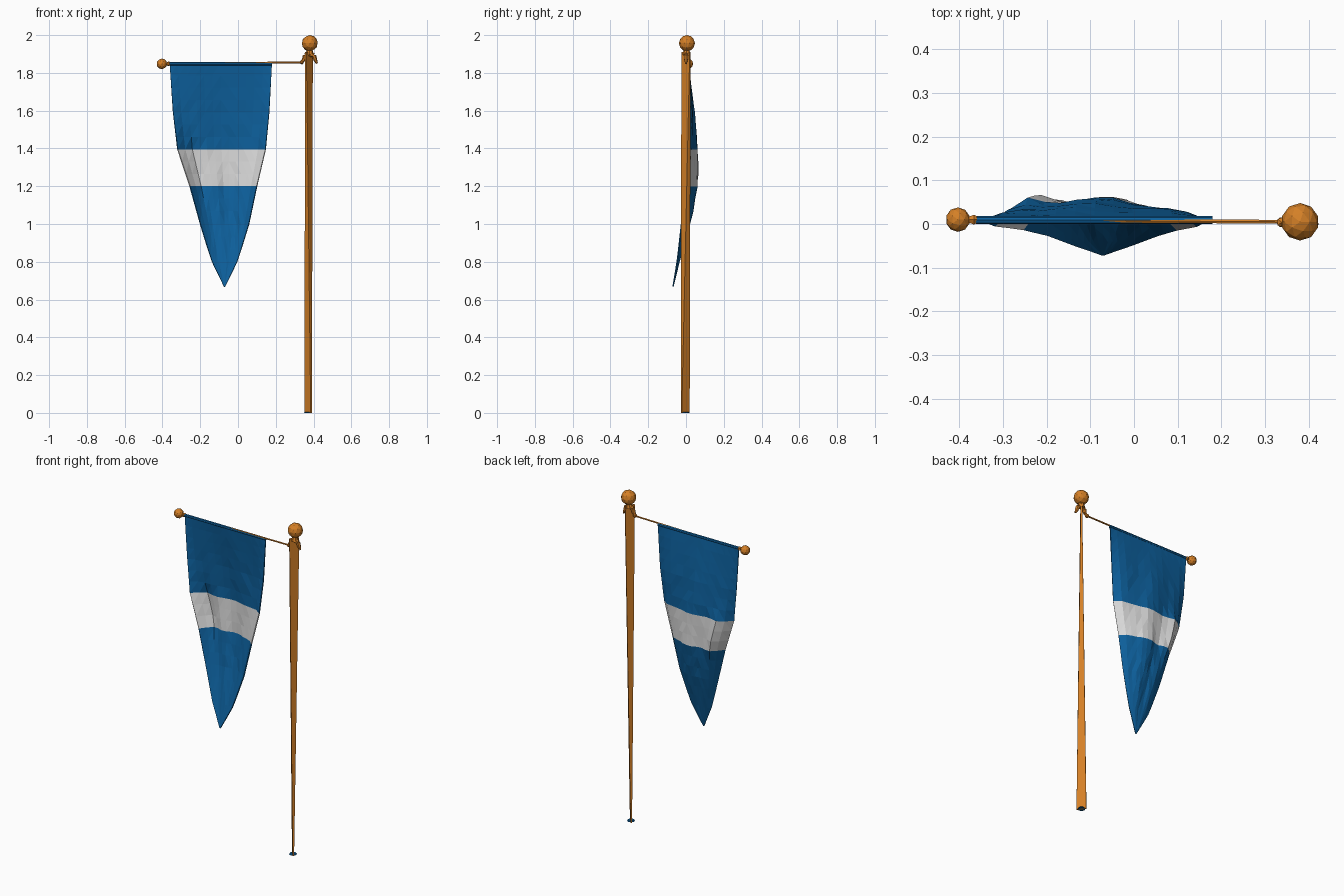
import bpy, bmesh, math, random
from mathutils import Vector, Matrix

if "Cube" in bpy.data.objects:
    bpy.data.objects.remove(bpy.data.objects["Cube"])

random.seed(4)


def material(name, rgb):
    m = bpy.data.materials.new(name)
    m.diffuse_color = (*rgb, 1)
    m.use_nodes = True
    m.node_tree.nodes["Principled BSDF"].inputs["Base Color"].default_value = m.diffuse_color
    return m


WOOD = material("orange wood", (0.66, 0.215, 0.02))
BLUE = material("flag blue", (0.004, 0.115, 0.33))
WHITE = material("stripe white", (0.70, 0.70, 0.70))


def finish(name, bm, *mats):
    bmesh.ops.recalc_face_normals(bm, faces=bm.faces)
    me = bpy.data.meshes.new(name)
    bm.to_mesh(me)
    bm.free()
    for m in mats:
        me.materials.append(m)
    ob = bpy.data.objects.new(name, me)
    bpy.context.collection.objects.link(ob)
    return ob


def ball(name, pos, r, sub=2):
    bm = bmesh.new()
    bmesh.ops.create_icosphere(bm, subdivisions=sub, radius=r, matrix=Matrix.Translation(pos))
    return finish(name, bm, WOOD)


def rod(name, points, radii, sides=6):
    """Faceted rod through points, one cone per span."""
    bm = bmesh.new()
    for i in range(len(points) - 1):
        a, b = Vector(points[i]), Vector(points[i + 1])
        d = b - a
        mat = Matrix.Translation((a + b) / 2) @ d.to_track_quat('Z', 'Y').to_matrix().to_4x4()
        bmesh.ops.create_cone(bm, cap_ends=True, segments=sides, radius1=radii[i],
                              radius2=radii[i + 1], depth=d.length, matrix=mat)
    return finish(name, bm, WOOD)


def lerp(keys, z):
    """Interpolate (z, value) keys sorted from high to low."""
    for (z0, v0), (z1, v1) in zip(keys, keys[1:]):
        if z >= z1:
            return v0 + (v1 - v0) * (z0 - z) / (z0 - z1)
    return keys[-1][1]


# pole: a wedge whose wide direction turns a quarter from foot to top
def wedge_ring(bm, cx, cy, hx, hy, z, thin=0.004):
    n = Vector((-hy, hx, 0)).normalized() * thin
    c, h = Vector((cx, cy, z)), Vector((hx, hy, 0))
    return [bm.verts.new(p) for p in (c - h - n, c + h - n, c + h + n, c - h + n)]


bm = bmesh.new()
low = wedge_ring(bm, 0.371, -0.004, 0.017, -0.021, 0.0)
high = wedge_ring(bm, 0.376, 0.0, 0.017, 0.022, 1.91)
# the wide ends of one ring meet the narrow sides of the other
low = low[3:] + low[:3]
bm.faces.new(low)
bm.faces.new(high)
for i in range(4):
    j = (i + 1) % 4
    bm.faces.new((low[i], low[j], high[j], high[i]))
bmesh.ops.convex_hull(bm, input=bm.verts)
finish("pole", bm, WOOD)

# foot cap
bm = bmesh.new()
bmesh.ops.create_cone(bm, cap_ends=True, segments=8, radius1=0.022, radius2=0.018, depth=0.006,
                      matrix=Matrix.Translation((0.371, -0.004, 0.003)))
finish("foot_cap", bm, BLUE)

# finials, crossbar and its fittings
ball("pole_finial", (0.380, 0.005, 1.957), 0.043)
rod("finial_neck", [(0.378, 0.002, 1.895), (0.38, 0.004, 1.925)], [0.022, 0.014], 8)
ball("bar_finial", (-0.403, 0.01, 1.848), 0.028)
rod("bar_collar", [(-0.38, 0.01, 1.848), (-0.366, 0.01, 1.848), (-0.358, 0.01, 1.848)],
    [0.007, 0.013, 0.008])
rod("crossbar", [(-0.40, 0.01, 1.848), (0.345, 0.005, 1.856)], [0.005, 0.005])
ball("bar_knob", (0.338, 0.004, 1.857), 0.013, 1)

# scroll brackets gripping the pole
for name, pts in {
    "bracket_scroll_left": [(0.376, 0.0, 1.90), (0.355, 0.0, 1.893), (0.350, 0.0, 1.872),
                            (0.335, 0.002, 1.853)],
    "bracket_scroll_right": [(0.376, 0.0, 1.90), (0.402, 0.0, 1.893), (0.408, 0.0, 1.872),
                             (0.418, 0.0, 1.850)],
}.items():
    rod(name, pts, [0.014, 0.012, 0.011, 0.005], 6)

# pennant: a draped sheet tapering to a point, stripe cut at fixed rows
LEFT = [(1.855, -0.362), (1.6, -0.345), (1.395, -0.320), (1.2, -0.255), (1.0, -0.200),
        (0.81, -0.142), (0.668, -0.074)]
RIGHT = [(1.855, 0.180), (1.6, 0.166), (1.395, 0.146), (1.2, 0.100), (1.0, 0.058),
         (0.81, 0.000), (0.668, -0.068)]
EDGE = [(1.855, 0.010), (1.6, 0.008), (1.395, -0.004), (1.2, -0.013), (1.0, -0.025),
        (0.81, -0.046), (0.668, -0.069)]
MIDDLE = [(1.855, 0.010), (1.75, 0.022), (1.6, 0.040), (1.395, 0.054), (1.2, 0.054),
          (1.0, 0.018), (0.81, -0.034), (0.668, -0.069)]
BANDS = [(1.853, 1.395, 7), (1.395, 1.20, 3), (1.20, 0.668, 8)]
rows = [a + (b - a) * i / n for a, b, n in BANDS for i in range(n)] + [0.668]
COLS = 12
bm = bmesh.new()
grid = []
for z in rows:
    xl, xr = lerp(LEFT, z), lerp(RIGHT, z)
    e, m = lerp(EDGE, z), lerp(MIDDLE, z)
    line = []
    for i in range(COLS + 1):
        u = i / COLS
        bulge = math.sin(math.pi * u) ** 0.6
        fold = 0.03 * math.exp(-((u - 0.17) / 0.09) ** 2) * math.exp(-((z - 1.3) / 0.16) ** 2)
        loose = bulge * min(1, (1.853 - z) * 3) * min(1, (z - 0.668) * 3)
        ripple = loose * (0.006 * math.sin(14 * u + 5 * z) + random.uniform(-0.003, 0.003))
        y = e + (m - e) * bulge + fold + ripple
        line.append(bm.verts.new((xl + (xr - xl) * u, y, z)))
    grid.append(line)
for r in range(len(rows) - 1):
    for i in range(COLS):
        f = bm.faces.new((grid[r][i], grid[r + 1][i], grid[r + 1][i + 1], grid[r][i + 1]))
        f.material_index = 1 if 1.2 < f.calc_center_median().z < 1.395 else 0
bmesh.ops.triangulate(bm, faces=bm.faces)
pennant = finish("pennant", bm, BLUE, WHITE)
mod = pennant.modifiers.new("cloth thickness", 'SOLIDIFY')
mod.thickness = 0.006
mod.offset = 0

# sleeve wrapping the crossbar
bm = bmesh.new()
bmesh.ops.create_cone(bm, cap_ends=True, segments=8, radius1=0.009, radius2=0.009, depth=0.542,
                      matrix=Matrix.Translation((-0.091, 0.009, 1.848)) @ Matrix.Rotation(math.pi / 2, 4, 'Y'))
finish("pennant_sleeve", bm, BLUE)
